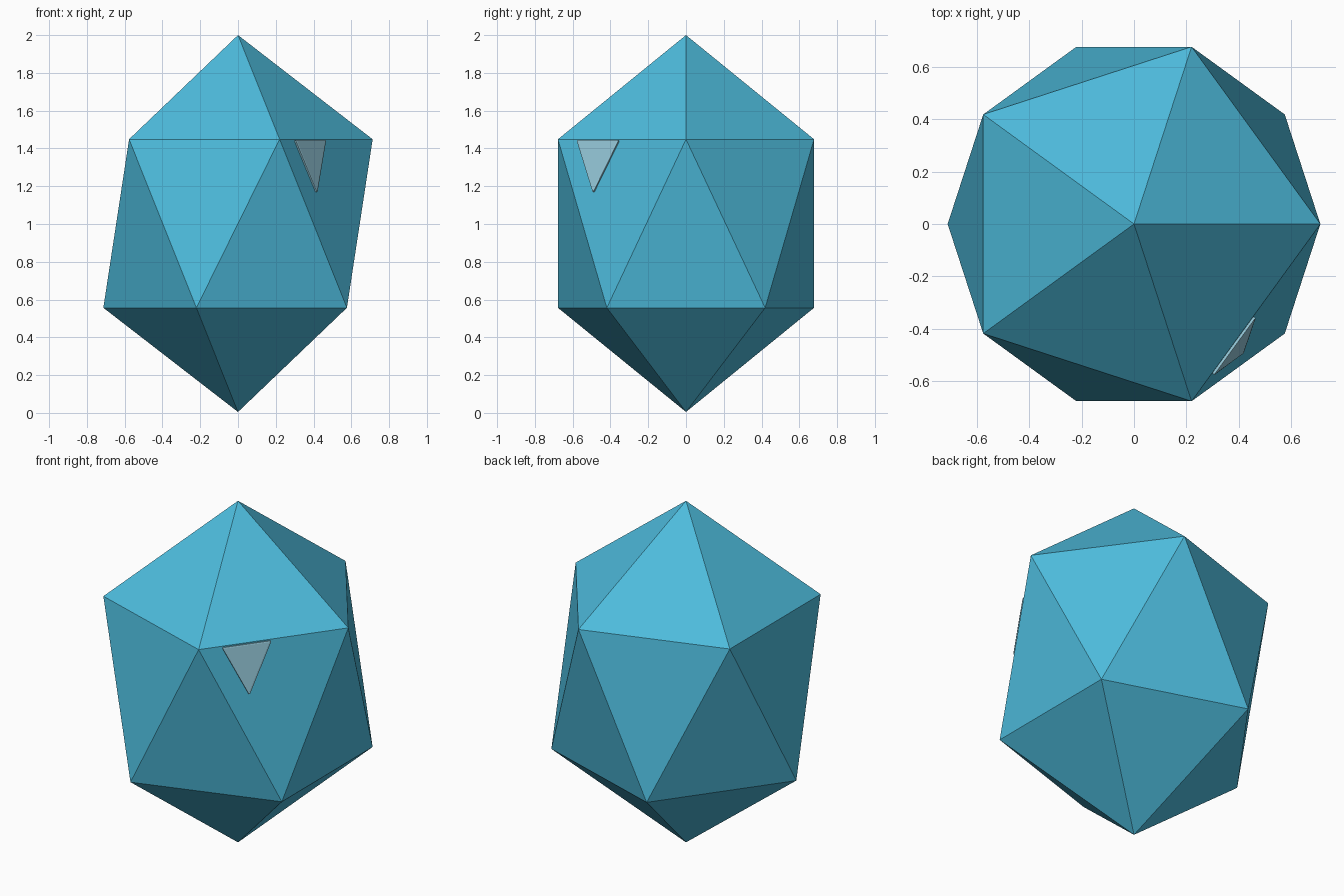
import bpy, bmesh
from mathutils import Vector, Matrix

if "Cube" in bpy.data.objects:
    bpy.data.objects.remove(bpy.data.objects["Cube"])


def material(name, rgb):
    m = bpy.data.materials.new(name)
    m.diffuse_color = (*rgb, 1)
    m.use_nodes = True
    m.node_tree.nodes["Principled BSDF"].inputs["Base Color"].default_value = m.diffuse_color
    return m


def make_object(name, bm, mat):
    me = bpy.data.meshes.new(name)
    bm.to_mesh(me)
    bm.free()
    me.materials.append(mat)
    ob = bpy.data.objects.new(name, me)
    bpy.context.collection.objects.link(ob)
    return ob


blue = material("crystal blue", (0.075, 0.50, 0.72))
pale = material("pale blue grey", (0.31, 0.60, 0.72))

# Tall low-poly egg: a stretched icosahedron
bm = bmesh.new()
bmesh.ops.create_icosphere(bm, subdivisions=1, radius=0.9975)
bmesh.ops.scale(bm, vec=(0.799, 0.799, 1), verts=bm.verts)
bmesh.ops.translate(bm, vec=(0, 0, 1.0025), verts=bm.verts)

# Frame of the front right side face that carries the plate
aim = Vector((0.809, -0.588, 0))
face = max((f for f in bm.faces
            if sum(v.co.z > 1.2 for v in f.verts) == 2),
           key=lambda f: f.normal.dot(aim))
bm.normal_update()
normal = face.normal.copy()
top = [v.co for v in face.verts if v.co.z > 1.2]
mid = (top[0] + top[1]) / 2
low = next(v.co for v in face.verts if v.co.z < 1.2)
down = (low - mid).normalized()
side = normal.cross(down)
if side.y < 0:
    side = -side
mid = mid.copy()
make_object("egg_body", bm, blue)

# Thin triangular plate with bevelled rim and clipped corners
bm = bmesh.new()
outline = [(-0.29, 0.006), (-0.014, 0.006), (-0.152, 0.288)]
lower = [bm.verts.new(mid + side * s + down * d - normal * 0.004) for s, d in outline]
base = bm.faces.new(lower)
ext = bmesh.ops.extrude_face_region(bm, geom=[base])
up = [g for g in ext["geom"] if isinstance(g, bmesh.types.BMVert)]
bmesh.ops.translate(bm, vec=normal * 0.0135, verts=up)
bmesh.ops.recalc_face_normals(bm, faces=bm.faces)
corners = [e for e in bm.edges if abs((e.verts[0].co - e.verts[1].co).length - 0.0135) < 0.001]
bmesh.ops.bevel(bm, geom=corners, offset=0.009, segments=2, profile=0.5, affect='EDGES')
bm.normal_update()
front = max(bm.faces, key=lambda f: f.normal.dot(normal) * f.calc_area())
bmesh.ops.inset_region(bm, faces=[front], thickness=0.009, depth=0.002)
make_object("triangle_plate", bm, pale)
